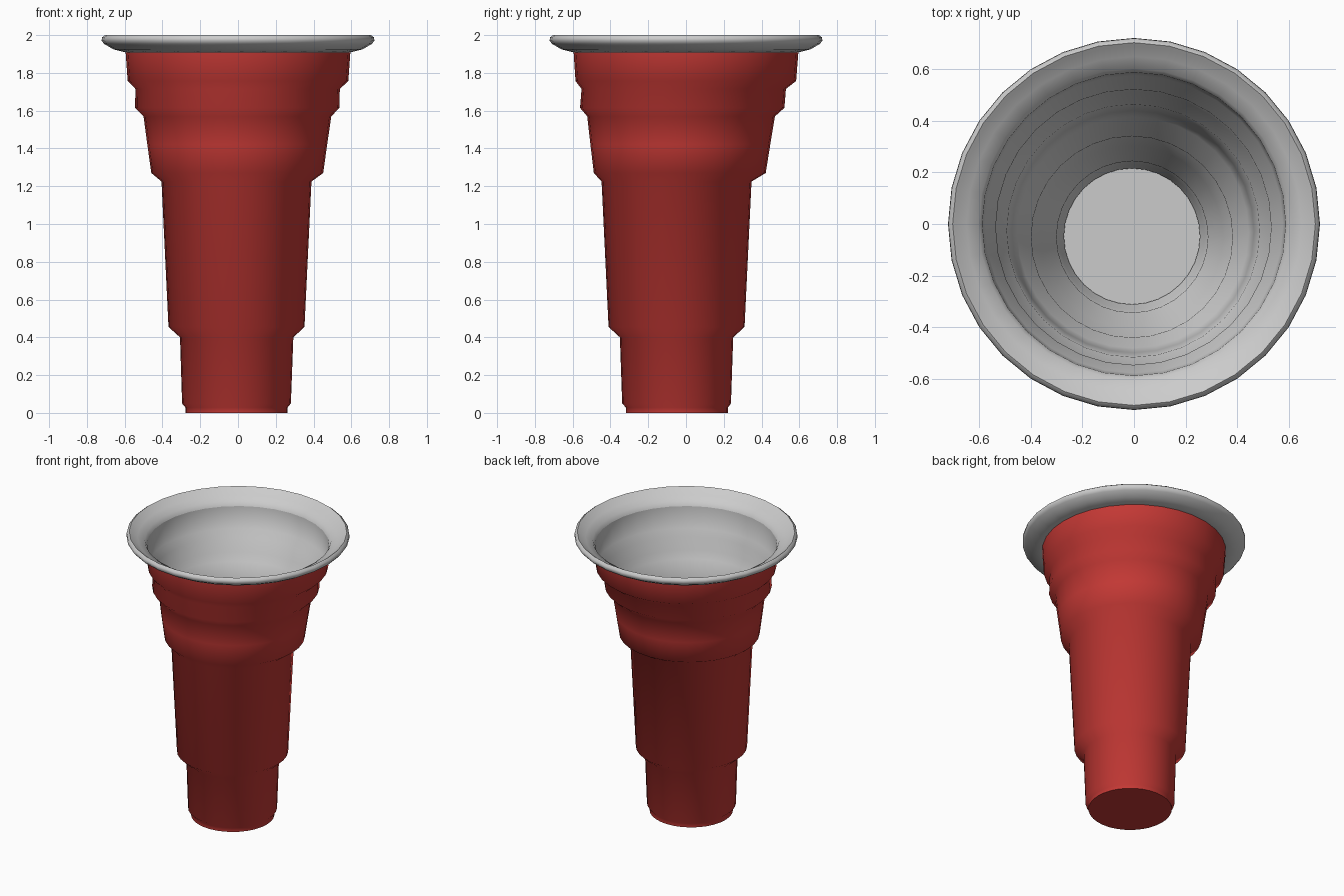
import bpy, bmesh
from math import cos, sin, pi, radians

if "Cube" in bpy.data.objects:
    bpy.data.objects.remove(bpy.data.objects["Cube"])

SIDES = 32

# Cup profile: radius, height, centre x, centre y (the lower cup sits off-centre)
CUP = [
    (0.270, 0.000, -0.008, -0.048),
    (0.270, 0.028, -0.008, -0.048),
    (0.288, 0.050, -0.008, -0.050),
    (0.300, 0.400, -0.007, -0.050),
    (0.360, 0.455, -0.008, -0.050),
    (0.397, 1.225, -0.008, -0.050),
    (0.455, 1.270, -0.004, -0.033),
    (0.476, 1.420, -0.004, -0.030),
    (0.497, 1.570, -0.003, -0.026),
    (0.541, 1.615, -0.004, -0.020),
    (0.541, 1.715, -0.002, -0.012),
    (0.584, 1.757, 0.000, -0.001),
    (0.595, 1.910, 0.000, 0.000),
]

# Closed rim section
RIM = [
    (0.594, 1.908, 0, 0), (0.660, 1.925, 0, 0), (0.708, 1.953, 0, 0),
    (0.722, 1.970, 0, 0), (0.720, 1.988, 0, 0), (0.704, 2.000, 0, 0),
    (0.690, 1.990, 0, 0), (0.650, 1.962, 0, 0), (0.603, 1.940, 0, 0),
    (0.589, 1.910, 0, 0),
]


def loft(name, rings, cap=False, closed=False, flip=False, colour=None):
    bm = bmesh.new()
    loops = [[bm.verts.new((cx + r * cos(2 * pi * i / SIDES),
                            cy + r * sin(2 * pi * i / SIDES), z))
              for i in range(SIDES)] for r, z, cx, cy in rings]
    pairs = list(zip(loops, loops[1:]))
    if closed:
        pairs.append((loops[-1], loops[0]))
    for a, b in pairs:
        for i in range(SIDES):
            j = (i + 1) % SIDES
            bm.faces.new((a[i], a[j], b[j], b[i]))
    if cap:
        bm.faces.new(loops[0][::-1])
    if flip:
        bmesh.ops.reverse_faces(bm, faces=bm.faces)
    mesh = bpy.data.meshes.new(name)
    bm.to_mesh(mesh)
    bm.free()
    ob = bpy.data.objects.new(name, mesh)
    bpy.context.collection.objects.link(ob)
    if colour:
        mat = bpy.data.materials.new(name + "_colour")
        mat.diffuse_color = colour
        mat.use_nodes = True
        mat.node_tree.nodes["Principled BSDF"].inputs["Base Color"].default_value = mat.diffuse_color
        mesh.materials.append(mat)
    bpy.ops.object.select_all(action='DESELECT')
    ob.select_set(True)
    bpy.context.view_layer.objects.active = ob
    bpy.ops.object.shade_smooth_by_angle(angle=radians(60))
    return ob


# Red outer shell with base
loft("cup_shell", CUP, cap=True, colour=(0.55, 0.04, 0.035, 1))

# Grey inner lining, just inside the shell
lining = [(r - 0.006, z + (0.006 if z == 0 else 0), x, y) for r, z, x, y in CUP]
loft("cup_lining", lining, cap=True, flip=True)

# Grey flared rim
loft("cup_rim", RIM, closed=True)
